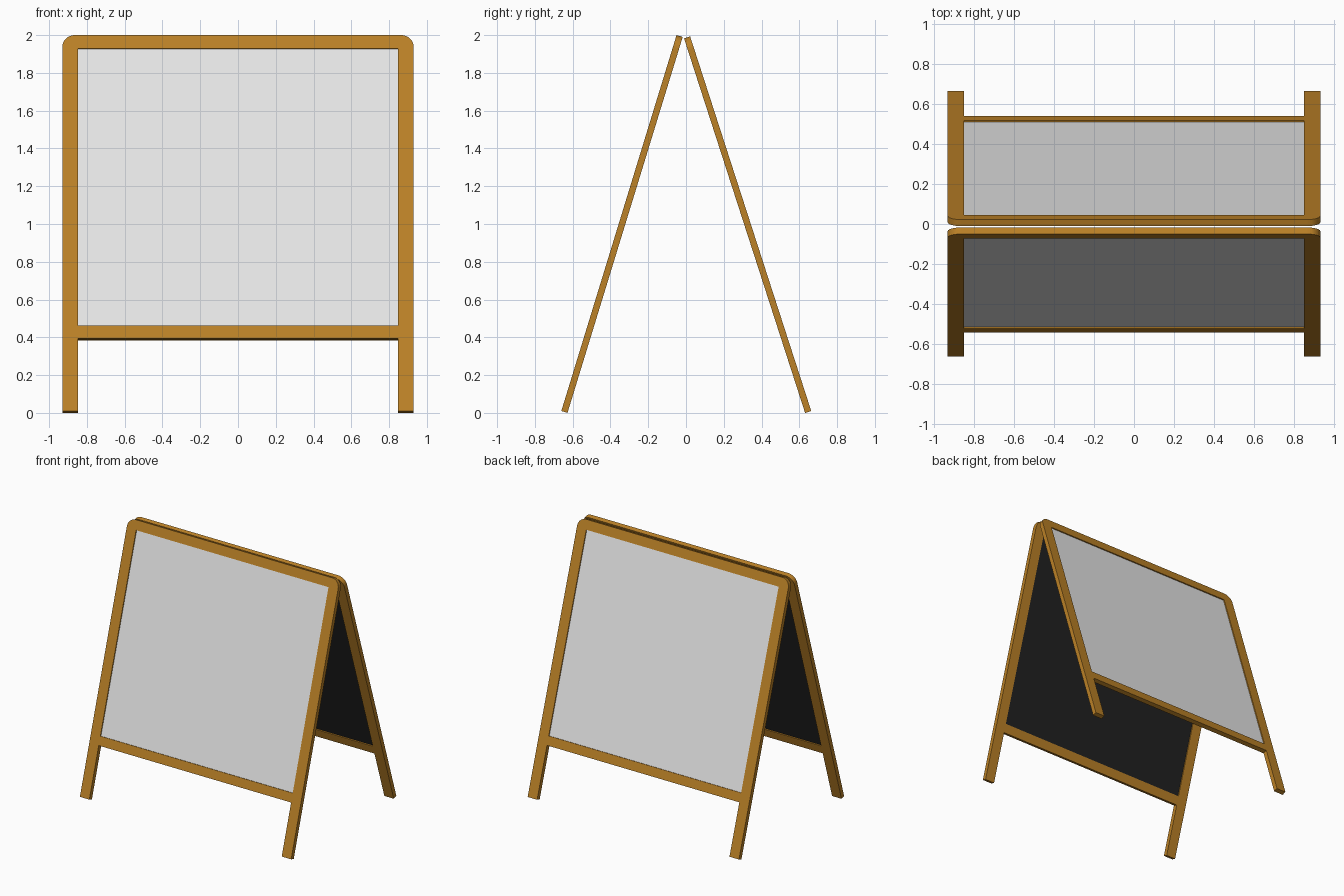
import bpy, bmesh, math
from mathutils import Vector

if "Cube" in bpy.data.objects:
    bpy.data.objects.remove(bpy.data.objects["Cube"])


def material(name, rgb):
    m = bpy.data.materials.new(name)
    m.diffuse_color = (*rgb, 1)
    m.use_nodes = True
    m.node_tree.nodes["Principled BSDF"].inputs["Base Color"].default_value = m.diffuse_color
    return m


wood = material("warm wood", (0.5, 0.22, 0.02))
white = material("white board", (0.8, 0.8, 0.8))
black = material("black backing", (0.016, 0.016, 0.016))

W, IN = 0.93, 0.847      # outer and inner half widths
THICK = 0.034            # frame thickness
BAR = 0.074              # width of the top bar, measured along the slope
R = 0.065                # corner radius


def slab(name, outline, t0, t1, place, mats):
    """Extrude an (x, distance down the slope) outline between two depths."""
    bm = bmesh.new()
    a = [bm.verts.new(place(x, s, t0)) for x, s in outline]
    b = [bm.verts.new(place(x, s, t1)) for x, s in outline]
    outer = bm.faces.new(a)
    bm.faces.new(b[::-1])
    n = len(a)
    for i in range(n):
        bm.faces.new((a[i], b[i], b[(i + 1) % n], a[(i + 1) % n]))
    if len(mats) > 1:
        for f in bm.faces:
            f.material_index = 0 if f is outer else 1
    bmesh.ops.recalc_face_normals(bm, faces=bm.faces)
    me = bpy.data.meshes.new(name)
    bm.to_mesh(me)
    bm.free()
    for m in mats:
        me.materials.append(m)
    ob = bpy.data.objects.new(name, me)
    bpy.context.collection.objects.link(ob)
    return ob


def rect(s0, s1):
    return [(-IN, s0), (IN, s0), (IN, s1), (-IN, s1)]


def board(side, top, bottom):
    """One leaning board; top and bottom are (y, z) of its outer face."""
    top, bottom = Vector((0, *top)), Vector((0, *bottom))
    length = (bottom - top).length
    down = (bottom - top).normalized()
    sign = 1 if bottom.y > 0 else -1
    inward = Vector((0, -sign * abs(down.z), -abs(down.y)))

    def place(x, s, t):
        return Vector((x, 0, 0)) + top + down * s + inward * t

    # U-shaped frame with rounded top corners
    arc = [(W - R + R * math.cos(k * math.pi / 16),
            R - R * math.sin(k * math.pi / 16)) for k in range(9)]
    right = [(IN, BAR), (IN, length), (W, length)] + arc
    outline = right + [(-x, s) for x, s in reversed(right)]
    slab(side + "_frame", outline, 0, THICK, place, [wood])

    # lower rail
    k = -down.z
    s0, s1 = (top.z - 0.462) / k, (top.z - 0.395) / k
    slab(side + "_lower_rail", rect(s0, s1), 0, THICK, place, [wood])

    # writing panel: white outside, black inside
    slab(side + "_panel", rect(BAR, s0), 0.008, 0.026, place, [white, black])


board("front", (-0.05, 2.0), (-0.66, 0.01))
board("back", (0.022, 1.993), (0.663, 0.01))
